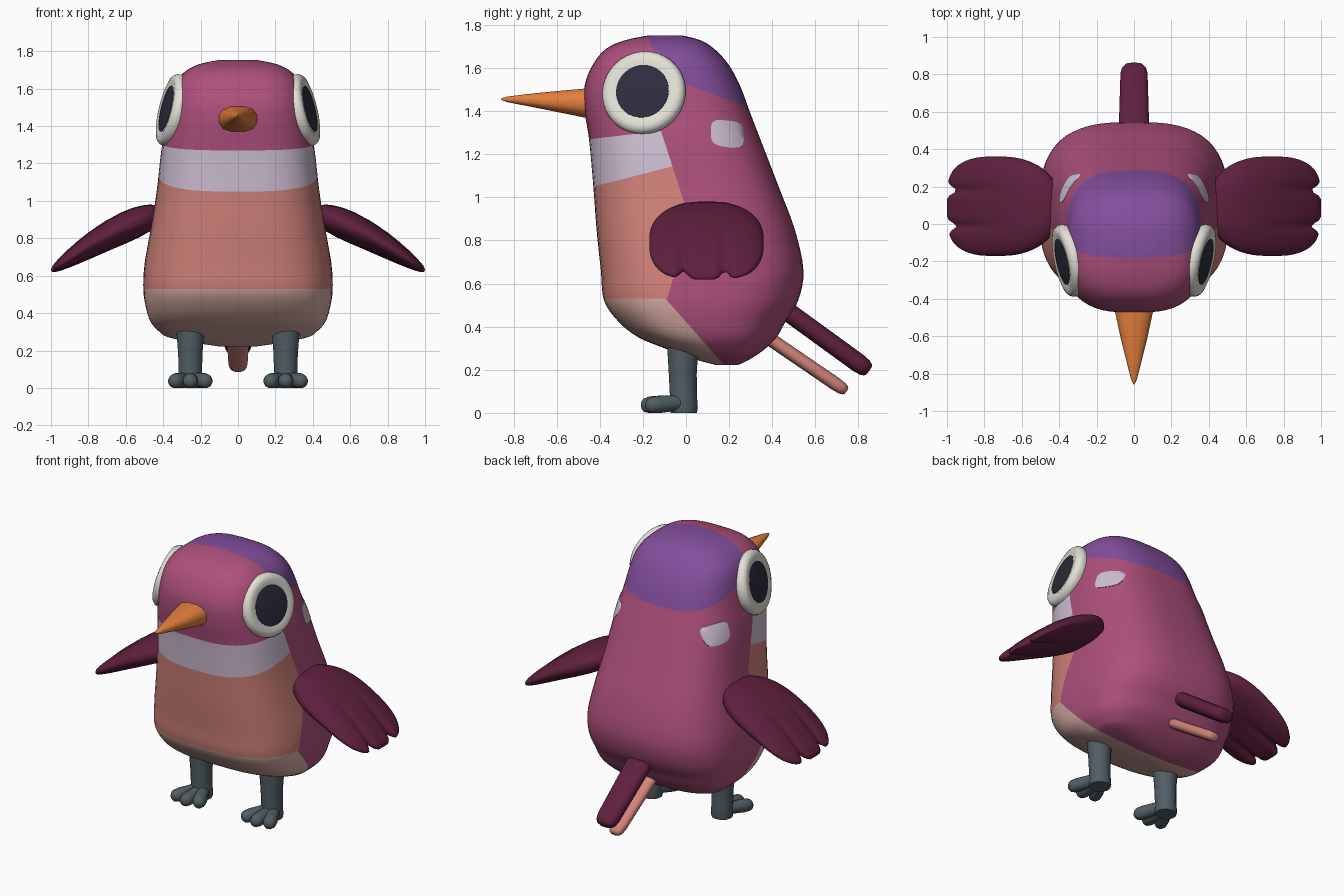
import bpy, bmesh, math
from mathutils import Vector as V

if "Cube" in bpy.data.objects:
    bpy.data.objects.remove(bpy.data.objects["Cube"])


def colour(name, r, g, b):
    m = bpy.data.materials.new(name)
    lin = lambda c: (c / 255 / 12.92) if c < 10 else ((c / 255 + 0.055) / 1.055) ** 2.4
    m.diffuse_color = (lin(r), lin(g), lin(b), 1)
    m.use_nodes = True
    m.node_tree.nodes["Principled BSDF"].inputs["Base Color"].default_value = m.diffuse_color
    return m


MAGENTA = colour("magenta", 174, 80, 124)
PURPLE = colour("purple", 131, 78, 156)
LAVENDER = colour("pale_lavender", 207, 192, 212)
SALMON = colour("salmon", 209, 130, 122)
BEIGE = colour("dusty_pink", 214, 171, 162)
MAROON = colour("maroon", 95, 32, 62)
GREY = colour("slate_grey", 80, 94, 100)
WHITE = colour("eye_white", 226, 224, 214)
DARK = colour("pupil_dark", 45, 45, 62)
ORANGE = colour("orange", 226, 126, 60)


def spow(v, e):
    return math.copysign(abs(v) ** e, v)


def loft_mesh(rings):
    """Skin a list of equal rings and close both ends."""
    bm = bmesh.new()
    vs = [[bm.verts.new(p) for p in ring] for ring in rings]
    n = len(vs[0])
    for a, b in zip(vs, vs[1:]):
        for i in range(n):
            j = (i + 1) % n
            bm.faces.new((a[i], a[j], b[j], b[i]))
    bm.faces.new(vs[0][::-1])
    bm.faces.new(vs[-1])
    bmesh.ops.recalc_face_normals(bm, faces=bm.faces)
    return bm


def make(name, bm, mats, mirror=False, angle=45):
    me = bpy.data.meshes.new(name)
    bm.to_mesh(me)
    bm.free()
    for m in mats:
        me.materials.append(m)
    ob = bpy.data.objects.new(name, me)
    bpy.context.collection.objects.link(ob)
    bpy.ops.object.select_all(action='DESELECT')
    ob.select_set(True)
    bpy.context.view_layer.objects.active = ob
    bpy.ops.object.shade_smooth_by_angle(angle=math.radians(angle))
    if mirror:
        ob.modifiers.new("mirror", 'MIRROR').use_mirror_merge = False
    return ob


def tube(name, path, mat, mirror=False, sides=16, power=1.0, floor=False):
    """Elliptical tube; path holds (point, half width, half height)."""
    rings = []
    for k, (p, w, h) in enumerate(path):
        a, b = path[max(k - 1, 0)][0], path[min(k + 1, len(path) - 1)][0]
        d = (V(b) - V(a)).normalized()
        side = d.cross(V((0, 0, 1)))
        side = side.normalized() if side.length > 0.3 else V((1, 0, 0))
        up = side.cross(d)
        ring = []
        for i in range(sides):
            t = 2 * math.pi * (i + 0.5) / sides
            q = V(p) + side * w * spow(math.cos(t), power) + up * h * spow(math.sin(t), power)
            if floor:
                q.z = max(q.z, 0)
            ring.append(q)
        rings.append(ring)
    return make(name, loft_mesh(rings), [mat], mirror)


# Body: height, front y, back y, half width
PROFILE = [(.222, .14, .24, .10), (.24, .07, .28, .22), (.27, -.02, .33, .37), (.30, -.10, .37, .42),
           (.35, -.22, .42, .465), (.42, -.31, .46, .49), (.52, -.38, .52, .506), (.66, -.395, .545, .50),
           (.85, -.415, .505, .467), (1.05, -.43, .43, .435), (1.27, -.45, .345, .41), (1.40, -.47, .295, .385),
           (1.52, -.47, .25, .365), (1.62, -.43, .195, .34), (1.69, -.37, .13, .285), (1.73, -.28, .065, .21),
           (1.752, -.17, -.02, .11)]
POWER = 2.9


def smooth_profile(rows, steps=4):
    out = []
    for k in range(len(rows) - 1):
        p = [V(rows[min(max(k + o, 0), len(rows) - 1)]) for o in (-1, 0, 1, 2)]
        for s in range(steps):
            t = s / steps
            out.append(0.5 * (2 * p[1] + (p[2] - p[0]) * t + (2 * p[0] - 5 * p[1] + 4 * p[2] - p[3]) * t * t
                              + (3 * p[1] - p[0] - 3 * p[2] + p[3]) * t ** 3))
    return out + [V(rows[-1])]


DENSE = smooth_profile(PROFILE)


def surface_x(y, z):
    """Side surface of the body at a given y and z."""
    k = next(i for i in range(len(DENSE) - 1) if DENSE[i + 1][0] >= z)
    r = DENSE[k].lerp(DENSE[k + 1], (z - DENSE[k][0]) / (DENSE[k + 1][0] - DENSE[k][0]))
    u = abs((y - (r[1] + r[2]) / 2) / ((r[2] - r[1]) / 2))
    return r[3] * (1 - min(u, 1) ** POWER) ** (1 / POWER)


rings = []
for z, yf, yb, hw in DENSE:
    ring = []
    for i in range(56):
        t = 2 * math.pi * i / 56
        ring.append((hw * spow(math.cos(t), 2 / POWER),
                     (yf + yb) / 2 + (yb - yf) / 2 * spow(math.sin(t), 2 / POWER), z))
    rings.append(ring)
bm = loft_mesh(rings)

# Plumage borders as lines in (y, z), cut into the body
CROWN_FRONT = ((-.18, 1.75), (-.14, 1.66))
CROWN_LOW = ((0, 1.477), (.13, 1.477))
CROWN_BACK = ((.13, 1.477), (.285, 1.42))
BAND_TOP = ((-.45, 1.27), (-.10, 1.31))
BAND_LOW = ((-.43, 1.05), (-.06, 1.145))
REAR_UP = ((-.11, 1.29), (-.025, 1.026))
REAR_LOW = ((-.067, .60), (-.09, .52))
BELLY_LOW = ((-.4, .53), (0, .53))
BELLY_REAR = ((-.095, .53), (.165, .235))
for a, b in (CROWN_FRONT, CROWN_LOW, CROWN_BACK, BAND_TOP, BAND_LOW, REAR_UP, REAR_LOW, BELLY_LOW, BELLY_REAR):
    bmesh.ops.bisect_plane(bm, geom=bm.verts[:] + bm.edges[:] + bm.faces[:], dist=1e-5,
                           plane_co=(0, a[0], a[1]), plane_no=(0, b[1] - a[1], a[0] - b[0]))


def above(line, c):
    (y0, z0), (y1, z1) = line
    return c.z > z0 + (c.y - y0) * (z1 - z0) / (y1 - y0)


def ahead(line, c):
    (y0, z0), (y1, z1) = line
    return c.y < y0 + (c.z - z0) * (y1 - y0) / (z1 - z0)


for f in bm.faces:
    c = f.calc_center_median()
    if c.z > 1.38 and not ahead(CROWN_FRONT, c) and (above(CROWN_LOW, c) or above(CROWN_BACK, c)) \
            and above(CROWN_BACK, c):
        f.material_index = 1
    elif c.z < .53:
        f.material_index = 4 if ahead(BELLY_REAR, c) else 0
    elif ahead(REAR_UP, c) and ahead(REAR_LOW, c) and not above(BAND_TOP, c):
        f.material_index = 2 if above(BAND_LOW, c) else 3
# Flat part of the crown's lower border
for f in bm.faces:
    if f.material_index == 1 and not above(CROWN_LOW, f.calc_center_median()) and f.calc_center_median().y < .13:
        f.material_index = 0
make("body", bm, [MAGENTA, PURPLE, LAVENDER, SALMON, BEIGE], angle=60)

# Cheek patches: thin plates following the body
rings = []
for scale, off in ((1, -.004), (1, .004), (.7, .005), (.4, .005), (.1, .005)):
    ring = []
    for i in range(28):
        t = 2 * math.pi * i / 28
        a, b = .077 * scale * spow(math.cos(t), .6), .062 * scale * spow(math.sin(t), .6)
        y, z = .192 + a, 1.295 + b - .12 * a
        ring.append((surface_x(y, z) + off, y, z))
    rings.append(ring)
make("cheek_patch", loft_mesh(rings), [LAVENDER], True)

# Eyes: turned discs facing outward, slightly forward and up
normal = V((1, -.22, .24)).normalized()
e1 = normal.cross(V((0, 0, 1))).normalized()
e2 = e1.cross(normal)


def turned(name, rows, mat):
    centre = V((.36, -.197, 1.487))
    rings = [[centre + normal * h + (e1 * math.cos(t) + e2 * math.sin(t)) * r
              for t in (2 * math.pi * i / 40 for i in range(40))] for r, h in rows]
    make(name, loft_mesh(rings), [mat], True)


turned("eye_white", [(.17, -.07), (.188, -.04), (.197, -.012), (.194, .008), (.182, .024), (.16, .031),
                     (.135, .026), (.05, .022)], WHITE)
turned("pupil", [(.127, .01), (.125, .028), (.10, .032), (.06, .035), (.02, .036)], DARK)

# Beak
tube("beak", [((0, -.40, 1.437), .108, .074), ((0, -.47, 1.438), .104, .069), ((0, -.61, 1.446), .073, .048),
              ((0, -.74, 1.452), .040, .028), ((0, -.83, 1.455), .016, .013), ((0, -.857, 1.456), .004, .004)],
     ORANGE, sides=12, power=.8)


# Tail feathers
def feather(name, a, b, w0, w1, h, mat):
    a, b = V(a), V(b)
    rows = [(0, 1), (.5, 1), (.88, 1), (.95, .9), (.985, .72), (1, .45)]
    tube(name, [(a.lerp(b, t), (w0 + (w1 - w0) * t) * k, h * k) for t, k in rows], mat, power=.8)


feather("tail_upper", (0, .43, .50), (0, .85, .195), .085, .072, .045, MAROON)
feather("tail_lower", (0, .32, .39), (0, .745, .10), .068, .05, .032, SALMON)

# Wings: sections along the span, with three rounded feather tips
rings = []
count = 44
for k in range(count + 1):
    t = -math.cos(math.pi * k / count) * .9995
    notch = sum(math.exp(-((t - c) / .09) ** 2) for c in (.32, -.40))
    x0 = .70 - .30 * (1 - abs(t) ** 2.5) ** .5
    x1 = .78 + .22 * (1 - t ** 4) ** .5 - .05 * notch
    thick = .083 * (1 - abs(t) ** 2.5) ** .5
    ring = []
    for i in range(28):
        a = 2 * math.pi * i / 28
        x = (x0 + x1) / 2 + (x1 - x0) / 2 * spow(math.cos(a), .8)
        s = (x - .43) / .57
        groove = 1 - .35 * notch * max(0, s - .45) / .55
        n = thick * spow(math.sin(a), .8) * (1 - .45 * max(s, 0) ** 2) * groove
        z = .93 - .30 * s + .025 * math.sin(math.pi * s)
        ring.append((min(x + n * .3 * (1 - s), 1.0), .095 + .265 * t, z + n * 1.05))
    rings.append(ring)
make("wing", loft_mesh(rings), [MAROON], True, 60)

# Legs and toes
tube("leg", [((.255, -.015, .36), .08, .075), ((.255, -.015, .28), .074, .072), ((.255, -.015, .18), .066, .066),
             ((.255, -.012, .08), .064, .064), ((.255, -.01, .02), .068, .066), ((.255, -.01, 0), .064, .062)],
     GREY, True)
for label, dx, y in (("inner", -.082, -.155), ("middle", 0, -.175), ("outer", .082, -.155)):
    a, b = V((.255 + dx * .15, 0, .05)), V((.255 + dx, y, .036))
    tube("toe_" + label, [(a.lerp(b, t), .042 * k, .042 * k) for t, k in
                          ((0, .9), (.4, .9), (.8, 1), (1, .95), (1.12, .75), (1.19, .35))],
         GREY, True, 12, 1.0, True)
